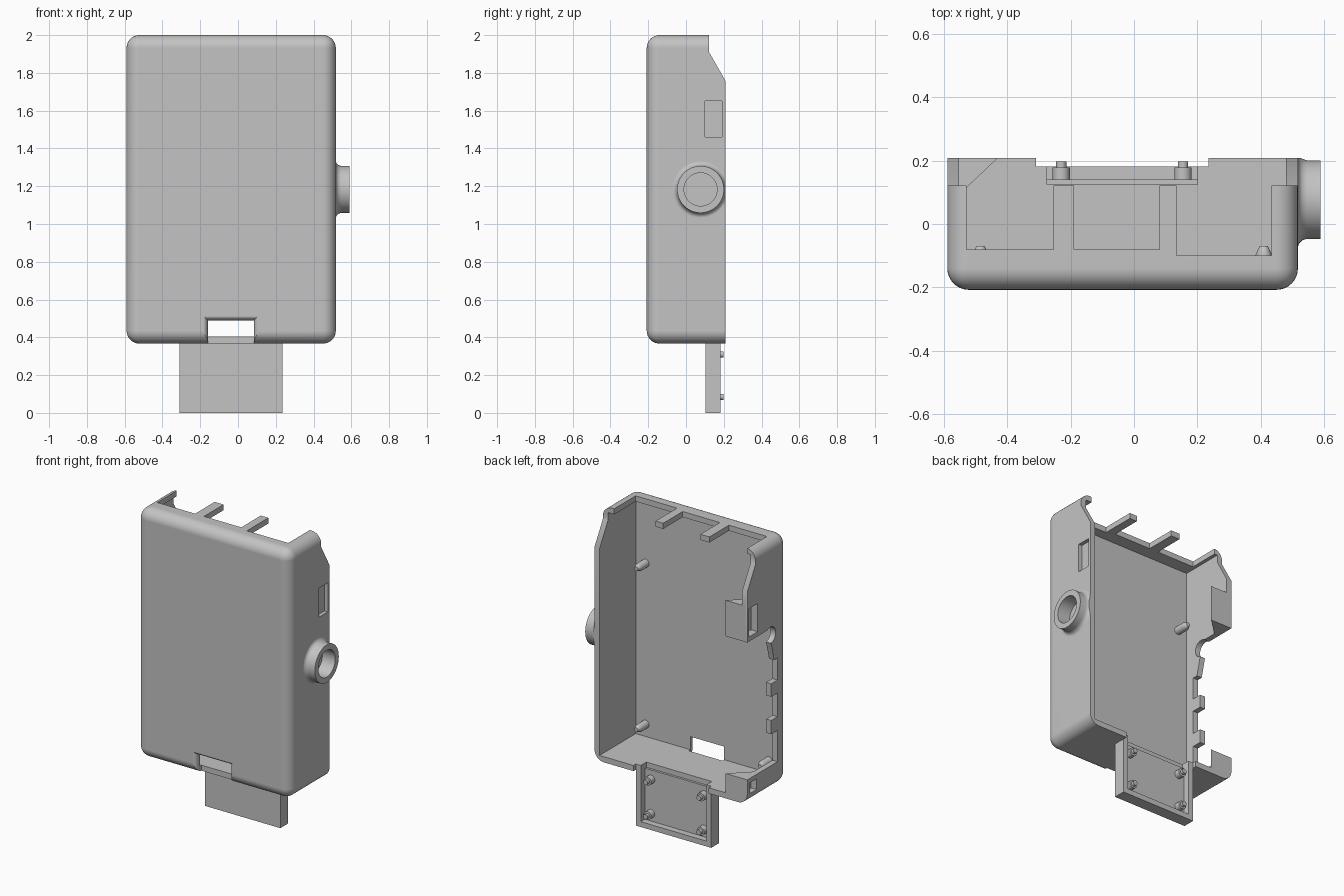
import bpy, bmesh, math

cube = bpy.data.objects.get("Cube")
if cube:
    bpy.data.objects.remove(cube, do_unlink=True)

grey = bpy.data.materials.new("plain grey plastic")
grey.use_nodes = True
GREY = (0.55, 0.55, 0.55, 1)
grey.diffuse_color = GREY
grey.node_tree.nodes["Principled BSDF"].inputs["Base Color"].default_value = GREY


def finish(bm, name):
    bmesh.ops.recalc_face_normals(bm, faces=bm.faces)
    mesh = bpy.data.meshes.new(name)
    bm.to_mesh(mesh)
    bm.free()
    mesh.materials.append(grey)
    ob = bpy.data.objects.new(name, mesh)
    bpy.context.collection.objects.link(ob)
    return ob


def place(axis, t, p, q):
    return {"x": (t, p, q), "y": (p, t, q), "z": (p, q, t)}[axis]


def loft(name, axis, rings):
    """Closed solid through a list of (height, outline) rings along an axis."""
    bm = bmesh.new()
    loops = [[bm.verts.new(place(axis, t, *p)) for p in pts] for t, pts in rings]
    for a, b in zip(loops, loops[1:]):
        for i in range(len(a)):
            j = (i + 1) % len(a)
            bm.faces.new((a[i], a[j], b[j], b[i]))
    bm.faces.new(loops[0])
    bm.faces.new(loops[-1])
    return finish(bm, name)


def prism(name, axis, pts, a, b):
    return loft(name, axis, [(a, pts), (b, pts)])


def box(name, x, y, z):
    return prism(name, "z", [(x[0], y[0]), (x[1], y[0]), (x[1], y[1]), (x[0], y[1])], *z)


def turned(name, axis, centre, profile, sides=48):
    def circle(r):
        return [(centre[0] + r * math.cos(math.tau * i / sides),
                 centre[1] + r * math.sin(math.tau * i / sides)) for i in range(sides)]
    return loft(name, axis, [(t, circle(r)) for r, t in profile])


def activate(ob):
    bpy.ops.object.select_all(action="DESELECT")
    ob.select_set(True)
    bpy.context.view_layer.objects.active = ob


def combine(ob, tool, operation="DIFFERENCE"):
    mod = ob.modifiers.new("cut", "BOOLEAN")
    mod.operation, mod.object, mod.solver = operation, tool, "EXACT"
    activate(ob)
    bpy.ops.object.modifier_apply(modifier=mod.name)
    bpy.data.objects.remove(tool, do_unlink=True)


def smooth(ob):
    activate(ob)
    bpy.ops.object.shade_smooth_by_angle(angle=math.radians(32))
    normals = ob.modifiers.new("even_normals", "WEIGHTED_NORMAL")
    normals.keep_sharp = True


LEFT, RIGHT, FRONT, BACK, LOW, HIGH = 0.518, -0.59, -0.208, 0.208, 0.367, 2.0
FLOOR, WALL = -0.167, 0.037

# Rounded shell block, with a square edge at the open back
case = box("case_shell", (RIGHT, LEFT), (FRONT, BACK), (LOW, HIGH))
bm = bmesh.new()
bm.from_mesh(case.data)
rounded = [e for e in bm.edges if min(v.co.y for v in e.verts) < 0]
bmesh.ops.bevel(bm, geom=rounded, offset=0.068, segments=8, profile=0.5, affect="EDGES")
bm.to_mesh(case.data)
bm.free()

# Flared collar on the left side
flare = [(0.15, 0.5), (0.15, 0.518), (0.138, 0.522), (0.129, 0.531), (0.124, 0.546), (0.124, 0.59)]
combine(case, turned("collar", "x", (0.077, 1.183), flare, 64), "UNION")

# Hollow interior
combine(case, box("pocket", (RIGHT + WALL, LEFT - WALL), (FLOOR, 0.5), (LOW + WALL, HIGH - WALL)))

# Wedge-shaped latch blocks inside the right wall
wedge = [(-0.575, 0.09), (-0.555, 0.09), (-0.41, 0.228), (-0.575, 0.228)]
for z in ((1.43, 1.665), (0.39, 0.53)):
    combine(case, prism("latch_block", "z", wedge, *z), "UNION")

# Stepped and slanted back edge
rim = [(0.122, 2.2), (0.122, 1.91), (BACK, 1.76), (BACK, 0.2), (0.6, 0.2), (0.6, 2.2)]
combine(case, prism("rim_cut", "x", rim, -1, 1))

# Openings in the top wall, leaving two ribs
for x0, x1, y in ((-0.53, -0.255, -0.08), (-0.19, 0.08, -0.08), (0.135, 0.435, -0.1)):
    combine(case, box("top_cut", (x0, x1), (y, 0.5), (1.9, 2.2)))

# Port openings along the right wall, with teeth between them
DEEP, TOOTH = -0.105, -0.04
ports = [(0.3, 0.53), (DEEP, 0.53)]
for low, high in ((0.735, 0.825), (0.98, 1.065)):
    ports += [(DEEP, low), (TOOTH, low), (TOOTH, high), (DEEP, high)]
ports += [(DEEP, 1.21), (-0.07, 1.21), (TOOTH, 1.33), (0, 1.36), (0, 1.43), (0.3, 1.43)]
combine(case, prism("port_cut", "x", ports, -0.8, -0.552))
combine(case, turned("jack_cut", "x", (-0.03, 1.385), [(0.055, -0.8), (0.055, -0.552)]))

# Latch slots and collar bore
combine(case, box("slot", (0.494, 0.7), (0.1, 0.19), (1.46, 1.65)))
combine(case, box("slot", (-0.8, -0.54), (0.1, 0.19), (1.46, 1.645)))
combine(case, box("slot", (-0.8, -0.55), (0.11, 0.18), (0.43, 0.5)))
combine(case, turned("bore", "x", (0.077, 1.183), [(0.0875, 0.497), (0.0875, 0.8)], 64))


# Cable opening at the front with softened outer edges
def cable_outline(grow):
    x0, x1, top = -0.16 - grow, 0.085 + grow, 0.49 + grow
    return [(x0, 0.2), (x1, 0.2), (x1, top), (x0, top)]


edges = [(-0.4, 0.022), (FRONT, 0.022), (-0.203, 0.013), (-0.196, 0.006), (-0.185, 0), (-0.15, 0)]
combine(case, loft("cable_cut", "y", [(t, cable_outline(g)) for t, g in edges]))

# Gap in the bottom wall that opens into the tray
combine(case, box("tray_cut", (-0.31, 0.235), (0.182, 0.5), (0.2, 0.5)))
combine(case, box("tray_cut", (-0.275, 0.2), (0.125, 0.5), (0.2, 0.5)))
smooth(case)

# Mounting tray below the case, open at its top
tray = box("mounting_tray", (-0.31, 0.235), (0.103, 0.182), (0, LOW + 0.003))
combine(tray, box("tray_pocket", (-0.275, 0.2), (0.14, 0.4), (0.035, 0.5)))

# Pegs for the boards
for x in (-0.485, 0.41):
    for z in (0.485, 1.54):
        smooth(turned("board_peg", "y", (x, z),
                      [(0.026, -0.18), (0.026, -0.098), (0.016, -0.076), (0.013, -0.07)], 24))
for x in (-0.23, 0.155):
    for z in (0.085, 0.31):
        smooth(turned("tray_peg", "y", (x, z),
                      [(0.027, 0.13), (0.027, 0.178), (0.016, 0.179), (0.016, 0.198)], 24))
